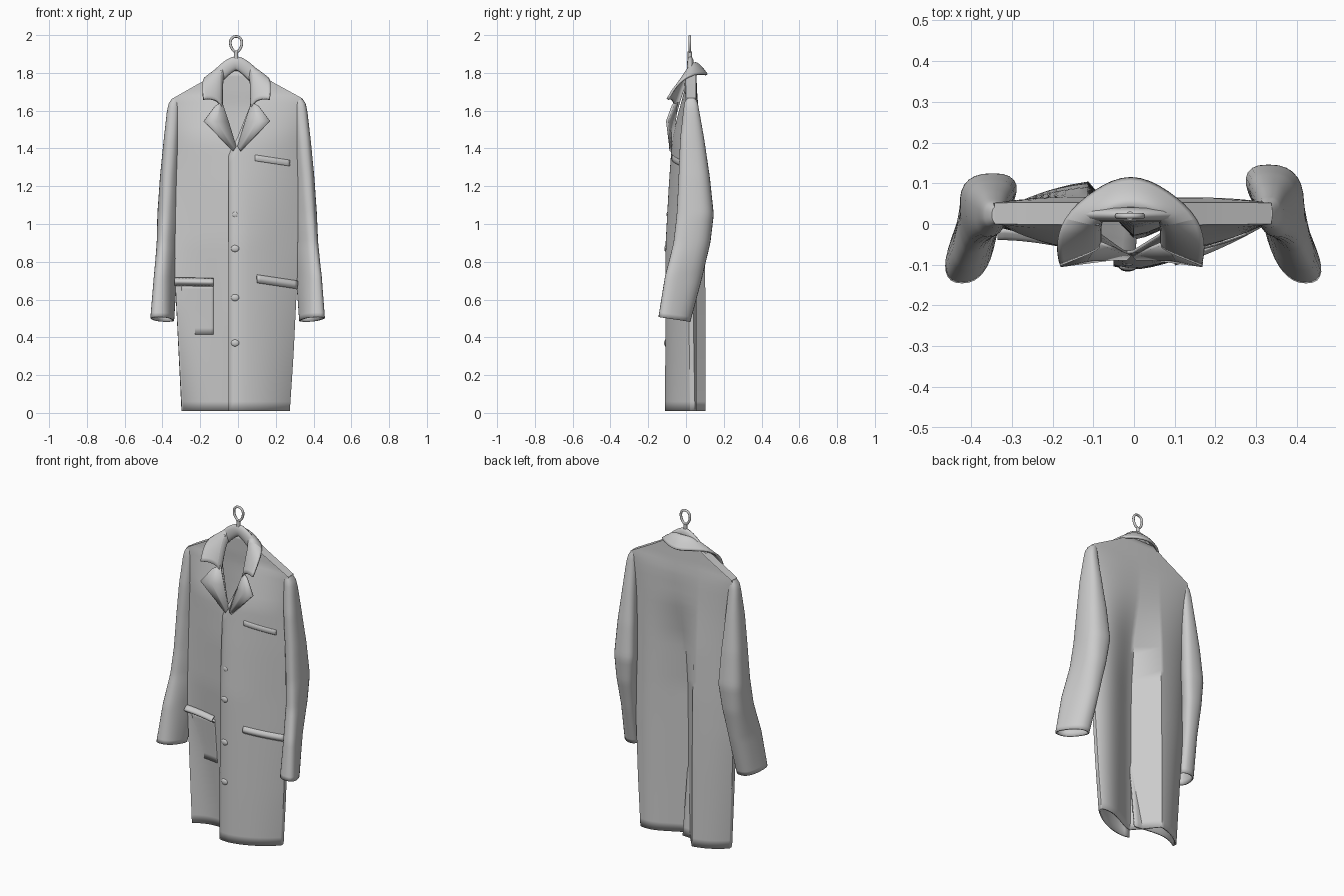
import bpy, bmesh, math
from mathutils import Vector

cube = bpy.data.objects.get("Cube")
if cube:
    bpy.data.objects.remove(cube, do_unlink=True)

grey = bpy.data.materials.new("grey cloth")
grey.use_nodes = True
grey.diffuse_color = (0.6, 0.6, 0.6, 1)
grey.node_tree.nodes["Principled BSDF"].inputs["Base Color"].default_value = (0.6, 0.6, 0.6, 1)


def lerp_table(table, z):
    """Interpolate rows of (z, values...) at height z."""
    if z <= table[0][0]:
        return table[0][1:]
    for a, b in zip(table, table[1:]):
        if z <= b[0]:
            t = (z - a[0]) / (b[0] - a[0])
            return tuple(p + (q - p) * t for p, q in zip(a[1:], b[1:]))
    return table[-1][1:]


def finish(ob, angle=50):
    ob.data.materials.append(grey)
    bpy.ops.object.select_all(action='DESELECT')
    ob.select_set(True)
    bpy.context.view_layer.objects.active = ob
    bpy.ops.object.shade_smooth_by_angle(angle=math.radians(angle))


def loft(name, rows, closed=False, cap=False, thick=0.008, subsurf=0):
    """Sheet through rows of points, given cloth thickness."""
    bm = bmesh.new()
    vs = [[bm.verts.new(p) for p in row] for row in rows]
    n = len(rows[0])
    for a, b in zip(vs, vs[1:]):
        for i in range(n if closed else n - 1):
            j = (i + 1) % n
            bm.faces.new((a[i], a[j], b[j], b[i]))
    if cap:
        bm.faces.new(vs[-1])
    bmesh.ops.recalc_face_normals(bm, faces=bm.faces)
    me = bpy.data.meshes.new(name)
    bm.to_mesh(me)
    bm.free()
    ob = bpy.data.objects.new(name, me)
    bpy.context.collection.objects.link(ob)
    if subsurf:
        mod = ob.modifiers.new("Smooth", 'SUBSURF')
        mod.levels = mod.render_levels = subsurf
        mod.boundary_smooth = 'PRESERVE_CORNERS'
    mod = ob.modifiers.new("Cloth", 'SOLIDIFY')
    mod.thickness = thick
    mod.offset = 0
    finish(ob)


# Body by height: half widths, then depths of the front (centre, mid, side)
# and of the back (centre, mid, side)
WIDTH = [(0, .27, .295), (.3, .29, .31), (.7, .31, .33), (1.4, .32, .33),
         (1.62, .335, .345), (1.665, .335, .34), (1.75, .18, .19), (1.81, .08, .09)]
TOP = [(1.62, -.03, -.015, .004, .06, .06, .048), (1.7, -.008, -.002, .002, .055, .053, .05),
       (1.81, 0, 0, 0, .05, .05, .05)]
LEFT = [(0, -.108, -.052, .025, -.035, .04, .045), (.9, -.105, -.045, .01, -.025, .05, .03),
        (1.2, -.088, -.045, .005, .0, .055, .03),
        (1.45, -.07, -.042, .005, .05, .06, .04)] + TOP
RIGHT = [(0, .015, .03, -.015, .108, .08, .005), (.5, -.04, -.002, -.01, .106, .08, .015),
         (.9, -.07, -.035, -.005, .102, .078, .025), (1.2, -.078, -.042, .0, .092, .072, .03),
         (1.45, -.07, -.045, .005, .07, .064, .04)] + TOP
OPENING = [(0, -.05, .01), (1.38, -.05, .0), (1.44, -.01, -.02),
           (1.64, .07, -.09), (1.81, .075, -.085)]


def surface_y(x, z, side, back):
    w = lerp_table(WIDTH, z)[0 if side > 0 else 1]
    depths = lerp_table(LEFT if side > 0 else RIGHT, z)
    c, m, s = depths[3:] if back else depths[:3]
    t = min(1, abs(x) / w) ** 1.5
    return c * (1 - t) * (1 - 2 * t) + 4 * m * t * (1 - t) + s * t * (2 * t - 1)


def body_ring(z, n=16):
    wl, wr = lerp_table(WIDTH, z)
    el, er = lerp_table(OPENING, z)
    pleat = -.115 * min(1, wr / .3)
    sweep = [math.sin(math.pi / 2 * i / n) for i in range(n + 1)]
    left_front = [el + (wl - el) * s for s in sweep]
    left_back = [wl * s for s in reversed(sweep)]
    right_back = [pleat + (-wr - pleat) * s for s in sweep]
    right_front = [er + (-wr - er) * s for s in reversed(sweep)]
    ring = []
    for xs, side, back in ((left_front, 1, 0), (left_back, 1, 1),
                           (right_back, -1, 1), (right_front, -1, 0)):
        ring += [(x, surface_y(x, z, side, back), z) for x in xs]
    return ring


heights = [.01 + 1.6 * i / 32 for i in range(33)] + [1.64, 1.665, 1.68, 1.7, 1.72, 1.75, 1.78, 1.81]
loft("coat_body", [body_ring(z) for z in heights])

# Sleeves: height, centre x, centre y, radius x, radius y, inward lean, widening of the back
SLEEVE = [(.495, .392, -.062, .052, .08, -.3, 0), (.72, .378, -.015, .048, .092, -.3, .1),
          (.9, .365, .028, .052, .09, -.25, .3), (1.05, .356, .045, .058, .09, -.22, .4),
          (1.25, .35, .04, .05, .075, -.18, .3), (1.45, .342, .03, .038, .057, -.1, .1),
          (1.6, .335, .026, .028, .036, 0, 0), (1.645, .33, .025, .022, .029, 0, 0),
          (1.662, .324, .025, .014, .022, 0, 0)]


def sleeve(name, side, shift, y_scale, inward):
    rows = []
    for i in range(48):
        z = .495 + 1.167 * i / 47
        cx, cy, rx, ry, lean, wide = lerp_table(SLEEVE, z)
        row = []
        for k in range(28):
            a = math.tau * k / 28
            c, s = (math.copysign(abs(v) ** .8, v) for v in (math.cos(a), math.sin(a)))
            dy = ry * s
            x = cx + rx * c * (1 + wide * s) + lean * inward * dy + shift
            tilt = .15 * dy * max(0, 1 - (z - .495) / .3)
            y = cy + dy
            row.append((side * x, y * (y_scale if y > 0 else 1), z - tilt))
        rows.append(row)
    loft(name, rows, closed=True, cap=True)


sleeve("left_sleeve", 1, 0, 1.06, 1.3)
sleeve("right_sleeve", -1, .009, .9, .9)

# Collar: stand, fold and fall edge for each station round the neck
FOLD = [(.082, -.06, 1.64), (.082, -.035, 1.73), (.082, 0, 1.82), (.052, .03, 1.86)]
FALL = [(.175, -.098, 1.66), (.185, -.055, 1.735), (.168, .012, 1.785), (.09, .082, 1.795)]


def collar_row(fold, fall, side):
    f, o = Vector(fold), Vector(fall)
    stand = Vector((f.x * .95, f.y + .012, f.z - .05))
    bulge = (f + o) / 2 + Vector((0, 0, .014))
    return [(side * p.x - .008, p.y, p.z) for p in (stand, f, bulge, o)]


rows = [collar_row(a, b, -1) for a, b in zip(FOLD, FALL)]
rows.append(collar_row((0, .042, 1.862), (0, .125, 1.788), 1))
rows += [collar_row(a, b, 1) for a, b in reversed(list(zip(FOLD, FALL)))]
loft("collar", rows, thick=.012, subsurf=2)

# Lapels folded back from the opening
for name, side in (("left_lapel", 1), ("right_lapel", -1)):
    inner = [(.08, -.045, 1.645), (.045, -.06, 1.54), (.005, -.075, 1.41)]
    outer = [(.115, -.07, 1.625), (.175, -.1, 1.545), (.02, -.08, 1.385)]
    rows = []
    for a, b in zip(inner, outer):
        a, b = Vector(a), Vector(b)
        m = (a + b) / 2 - Vector((0, .006, 0))
        rows.append([(side * p.x - .006, p.y, p.z) for p in (a, m, b)])
    loft(name, rows, thick=.012)


# Pockets follow the front of the body
def pocket(name, x0, x1, z0, z1, slope, side, out, bulge=0.0):
    rows = []
    for i in range(9):
        t = i / 8
        row = []
        for k in range(13):
            x = x0 + (x1 - x0) * k / 12
            z = z0 + (z1 - z0) * t + slope * (x - x0)
            y = surface_y(x * .96, z, side, 0) - out - bulge * math.sin(math.pi * t)
            row.append((x, y, z))
        rows.append(row)
    loft(name, rows, thick=.006)


pocket("chest_pocket_welt", .09, .275, 1.335, 1.365, -.15, 1, .001, .004)
pocket("right_hip_pocket", -.3, -.13, .415, .69, 0, -1, .001)
pocket("right_pocket_flap", -.335, -.13, .675, .715, -.02, -1, .004, .025)
pocket("left_pocket_flap", .1, .315, .69, .73, -.15, 1, .002, .012)

# Buttons down the overlapping front
for i, z in enumerate((.37, .61, .87, 1.05)):
    y = surface_y(0, z, 1, 0)
    bpy.ops.mesh.primitive_uv_sphere_add(segments=16, ring_count=8, radius=.022,
                                         location=(-.015, y + .001, z))
    button = bpy.context.object
    button.name = "button_%d" % (i + 1)
    button.scale = (1, .5, .85) if i < 3 else (.7, .35, .7)
    finish(button)


# Hanger: arched wooden bar inside the shoulders and a looped wire hook
def tube(name, points, radius, cyclic=False, y_scale=1.0):
    cu = bpy.data.curves.new(name, 'CURVE')
    cu.dimensions = '3D'
    cu.bevel_depth = radius
    cu.bevel_resolution = 4
    cu.use_fill_caps = True
    sp = cu.splines.new('POLY')
    sp.points.add(len(points) - 1)
    for q, p in zip(sp.points, points):
        q.co = (p[0], p[1], p[2], 1)
    sp.use_cyclic_u = cyclic
    ob = bpy.data.objects.new(name, cu)
    ob.scale.y = y_scale
    bpy.context.collection.objects.link(ob)
    bpy.ops.object.select_all(action='DESELECT')
    ob.select_set(True)
    bpy.context.view_layer.objects.active = ob
    bpy.ops.object.convert(target='MESH')
    finish(bpy.context.object)


bar = [(.13 * t - .01, .046, 1.852 - .11 * abs(t) ** 1.5) for t in (i / 12 - 1 for i in range(25))]
tube("hanger_bar", bar, .036, y_scale=.5)
loop = [(-.01 + .03 * math.sin(a) * (1 + .2 * math.cos(a)), .02,
         1.952 + .041 * math.cos(a)) for a in (math.tau * i / 32 for i in range(32))]
tube("hanger_hook", loop, .007, cyclic=True)
tube("hanger_stem", [(-.01, .02, 1.87), (-.01, .02, 1.912)], .011)
